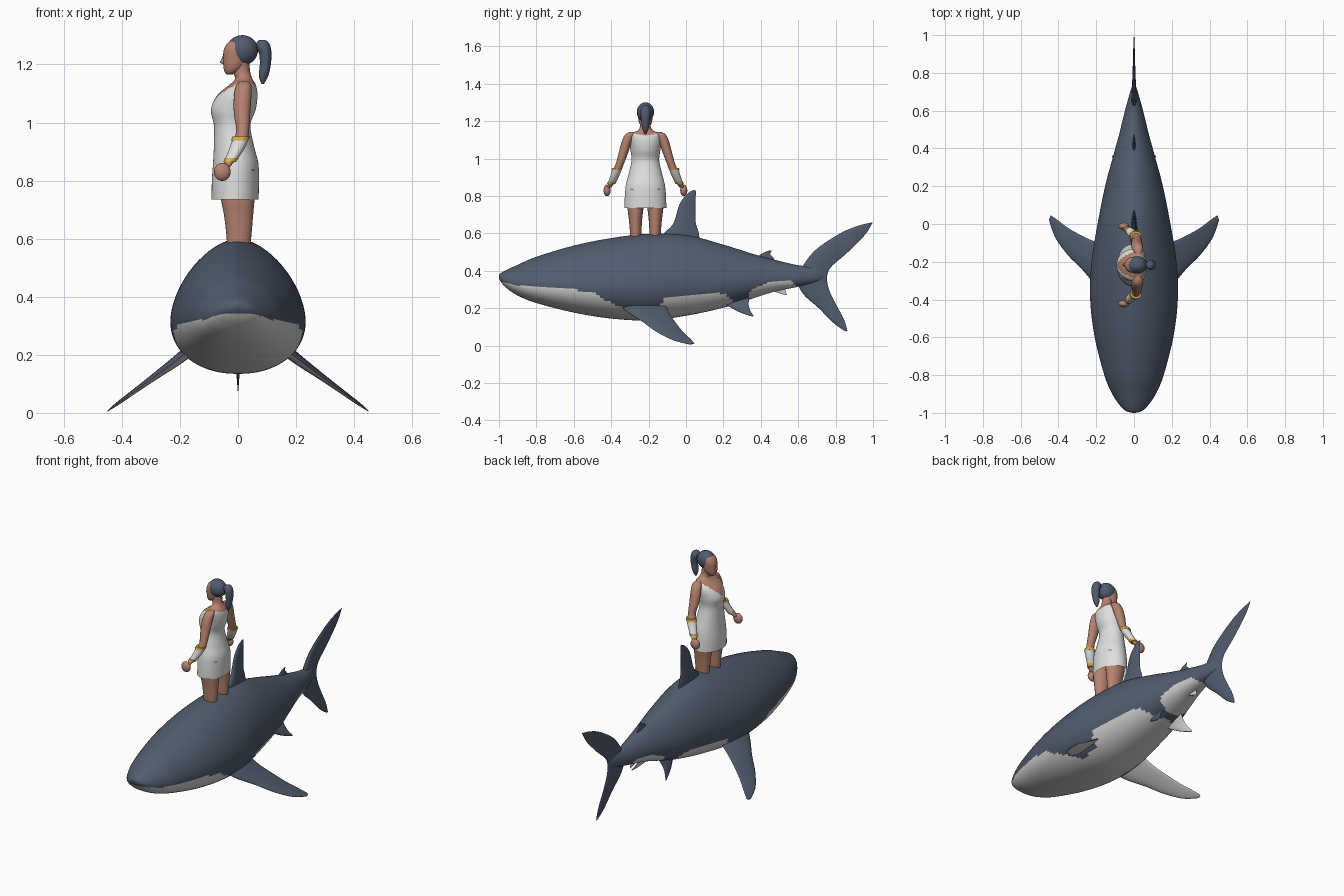
import bpy, bmesh, math
from mathutils import Vector


def material(name, rgb):
    m = bpy.data.materials.new(name)
    m.diffuse_color = (*rgb, 1)
    return m


SLATE = material("slate", (0.082, 0.107, 0.155))
BELLY = material("belly_white", (0.64, 0.64, 0.63))
CLOTH = material("cloth_white", (0.74, 0.74, 0.73))
SKIN = material("skin", (0.47, 0.225, 0.16))
GOLD = material("gold", (0.72, 0.42, 0.07))


def smooth_rows(rows, steps):
    """Catmull-Rom interpolation through rows of numbers."""
    out = []
    for i in range(len(rows) - 1):
        p0, p1, p2 = rows[max(i - 1, 0)], rows[i], rows[i + 1]
        p3 = rows[min(i + 2, len(rows) - 1)]
        for k in range(steps):
            t = k / steps
            out.append([0.5 * (2 * b + (c - a) * t + (2 * a - 5 * b + 4 * c - d) * t * t
                               + (3 * b - a - 3 * c + d) * t ** 3)
                        for a, b, c, d in zip(p0, p1, p2, p3)])
    return out + [list(rows[-1])]


def lerp_table(table, y):
    for (y0, z0), (y1, z1) in zip(table, table[1:]):
        if y <= y1:
            return z0 + (z1 - z0) * (y - y0) / (y1 - y0)
    return table[-1][1]


def loft(name, rings, mats, paint=None, cap=(True, True), angle=50):
    bm = bmesh.new()
    vs = [[bm.verts.new(p) for p in r] for r in rings]
    n = len(rings[0])
    for a, b in zip(vs, vs[1:]):
        for i in range(n):
            j = (i + 1) % n
            bm.faces.new((a[i], a[j], b[j], b[i]))
    if cap[0]:
        bm.faces.new(vs[0][::-1])
    if cap[1]:
        bm.faces.new(vs[-1])
    bmesh.ops.recalc_face_normals(bm, faces=bm.faces)
    if paint:
        for f in bm.faces:
            f.material_index = paint(f.calc_center_median(), f.normal)
    me = bpy.data.meshes.new(name)
    bm.to_mesh(me)
    bm.free()
    ob = bpy.data.objects.new(name, me)
    bpy.context.collection.objects.link(ob)
    for m in mats:
        me.materials.append(m)
    bpy.ops.object.select_all(action='DESELECT')
    ob.select_set(True)
    bpy.context.view_layer.objects.active = ob
    bpy.ops.object.shade_smooth_by_angle(angle=math.radians(angle))
    return ob


def tube(name, rows, mats, paint=None, n=24, steps=5, cap=(True, True)):
    """Stack of horizontal ellipses: rows of x, y, z, rx, ry."""
    rings = [[Vector((x + rx * math.cos(2 * math.pi * i / n), y + ry * math.sin(2 * math.pi * i / n), z))
              for i in range(n)] for x, y, z, rx, ry in smooth_rows(rows, steps)]
    return loft(name, rings, mats, paint, cap)


def ball(name, c, r, mat):
    rows = [(c[0], c[1], c[2] - r[2] * math.cos(a), r[0] * math.sin(a), r[1] * math.sin(a))
            for a in [math.pi * (i + 0.15) / 14.3 for i in range(15)]]
    return tube(name, rows, [mat], steps=1)


def fin(name, rows, normal, mats, paint=None, n=20):
    """Rows of leading point, trailing point, half thickness."""
    nrm = Vector(normal).normalized()
    rings = []
    for r in smooth_rows(rows, 6):
        le, te, th = Vector(r[0:3]), Vector(r[3:6]), max(r[6], 0.0005)
        ring = []
        for i in range(n):
            a = 2 * math.pi * i / n
            u = (1 - math.cos(a)) / 2
            ring.append(le.lerp(te, u) + nrm * th * math.sin(a) * (1.25 - 0.7 * u))
        rings.append(ring)
    return loft(name, rings, mats, paint, angle=60)


# shark body: y, top, bottom, half width
BODY = [(-1.0, .378, .362, .008), (-.99, .388, .342, .042), (-.96, .405, .308, .075), (-.9, .432, .268, .115),
        (-.8, .475, .228, .157), (-.6, .535, .177, .208), (-.4, .575, .145, .232), (-.2, .598, .135, .225),
        (0, .592, .16, .193), (.2, .54, .203, .153), (.35, .493, .25, .113), (.47, .46, .288, .08),
        (.6, .43, .315, .048), (.7, .42, .34, .02), (.74, .40, .36, .006)]
WHITE_LINE = [(-1, .345), (-.9, .322), (-.6, .30), (-.5, .285), (-.42, .24), (-.34, .20), (-.26, .165),
              (-.15, .18), (-.12, .255), (0, .27), (.2, .28), (.24, .25), (.27, .225), (.32, .235),
              (.35, .30), (.45, .342), (.56, .35), (.6, .31), (.63, .2), (1, .2)]


def body_ring(y, top, bot, w, n=72):
    zm = bot + .4 * (top - bot)
    ring = []
    for i in range(n):
        a = 2 * math.pi * i / n
        c, s = math.cos(a), math.sin(a)
        e = 2 / 1.75 if s > 0 else 2 / 2.2
        h = top - zm if s > 0 else zm - bot
        ring.append(Vector((math.copysign(abs(c) ** e, c) * w, y, zm + math.copysign(abs(s) ** e, s) * h)))
    return ring


loft("shark_body", [body_ring(*r) for r in smooth_rows(BODY, 10)], [SLATE, BELLY],
     lambda c, n: int(c.z < lerp_table(WHITE_LINE, c.y)))


# fins on the centre line: leading y, z, trailing y, z, half thickness
def centre_fin(name, rows, mat):
    fin(name, [(0, a, b, 0, c, d, t) for a, b, c, d, t in rows], (1, 0, 0), [mat])


centre_fin("dorsal_fin", [(-.18, .54, .075, .55, .024), (-.115, .605, .068, .605, .02), (-.067, .655, .052, .66, .016),
                          (-.035, .755, .05, .75, .011), (.005, .81, .052, .80, .007), (.04, .832, .054, .828, .002)], SLATE)
centre_fin("rear_dorsal_fin", [(.36, .46, .48, .445, .009), (.395, .485, .465, .474, .007),
                               (.425, .502, .45, .488, .004), (.45, .51, .457, .507, .001)], SLATE)
centre_fin("anal_fin", [(.44, .30, .53, .31, .008), (.485, .285, .535, .285, .005), (.53, .27, .54, .27, .001)], BELLY)
centre_fin("tail_fin", [(1.0, .66, .995, .653, .001), (.92, .641, .955, .59, .004), (.82, .598, .86, .495, .007),
                        (.68, .50, .775, .42, .012), (.60, .37, .754, .365, .016), (.62, .285, .765, .30, .013),
                        (.71, .20, .80, .225, .008), (.79, .12, .845, .14, .005), (.855, .075, .863, .08, .001)], SLATE)

# paired fins, dark above and pale below
PECTORAL = [(.15, -.37, .23, .15, -.11, .225, .022), (.215, -.31, .178, .215, -.09, .175, .018),
            (.28, -.235, .13, .28, -.06, .13, .013), (.35, -.165, .079, .35, -.02, .079, .009),
            (.415, -.075, .032, .41, .025, .035, .006), (.45, .02, .006, .44, .045, .012, .002)]
PELVIC = [(.05, .19, .235, .05, .34, .265, .01), (.08, .255, .195, .08, .335, .22, .008),
          (.10, .31, .17, .10, .345, .185, .005), (.115, .355, .156, .115, .362, .16, .001)]
for s, side in ((1, "right"), (-1, "left")):
    for name, rows, nx, nz in (("pectoral_fin", PECTORAL, .6, .8), ("pelvic_fin", PELVIC, .8, .6)):
        fin(f"{name}_{side}", [(r[0] * s, r[1], r[2], r[3] * s, r[4], r[5], r[6]) for r in rows],
            (nx * s, 0, nz), [SLATE, BELLY], lambda c, n: int(n.x * nx * s + n.z * nz < 0))

# rider, facing -x
CY = -.217


def torso_paint(c, n):
    d = abs(c.y - CY)
    line = 1.055 + 1.1 * d if c.x < .01 else 1.122 + .2 * d
    return int(c.z > min(line, 1.142))


tube("dress_and_neck", [(-.01, CY, .735, .081, .112), (-.009, CY, .80, .081, .110), (-.008, CY, .86, .078, .104),
                        (-.014, CY, .92, .069, .089), (-.02, CY, .99, .063, .074), (-.016, CY, 1.045, .077, .08),
                        (-.002, CY, 1.095, .069, .086), (.016, CY, 1.13, .045, .08), (.02, CY, 1.15, .03, .042),
                        (.014, CY, 1.17, .029, .029), (.01, CY, 1.21, .028, .028)], [CLOTH, SKIN], torso_paint,
     n=48, steps=8, cap=(False, True))

# head, nose, hair and ponytail
tube("head", [(-.03, CY, 1.165, .008, .01), (-.024, CY, 1.172, .021, .022), (-.014, CY, 1.19, .036, .033),
              (-.008, CY, 1.22, .043, .039), (-.006, CY, 1.25, .043, .041), (-.002, CY, 1.275, .033, .034),
              (0, CY, 1.288, .01, .01)], [SKIN])
tube("nose", [(-.048, CY, 1.202, .004, .006), (-.05, CY, 1.207, .012, .008), (-.048, CY, 1.222, .007, .005),
              (-.045, CY, 1.24, .004, .004)], [SKIN], n=12)
ball("hair", (.015, CY, 1.249), (.054, .046, .052), SLATE)
tube("ponytail", [(.085, CY, 1.132, .004, .005), (.088, CY, 1.16, .016, .017), (.094, CY, 1.20, .019, .022),
                  (.094, CY, 1.235, .021, .026), (.087, CY, 1.262, .025, .026), (.084, CY, 1.28, .017, .018),
                  (.084, CY, 1.285, .005, .006)], [SLATE])
ball("hair_tie", (.066, CY, 1.26), (.016, .014, .014), SLATE)

for s, side in ((1, "right"), (-1, "left")):
    def limb(name, rows, mat):
        tube(f"{name}_{side}", [(x, CY + s * d, z, a, b) for x, d, z, a, b in rows], [mat], n=20)

    # arm, bracer with gold bands, fist
    limb("arm", [(.022, .07, 1.142, .012, .016), (.02, .084, 1.128, .026, .025), (.016, .1, 1.09, .03, .027),
                 (.014, .118, 1.03, .028, .025), (.016, .136, .975, .022, .022), (.006, .154, .93, .024, .022),
                 (-.022, .178, .875, .017, .016), (-.045, .197, .845, .015, .014)], SKIN)
    limb("bracer", [(.012, .15, .95, .028, .026), (-.004, .163, .91, .026, .024), (-.028, .182, .865, .02, .02)], CLOTH)
    limb("upper_band", [(.011, .151, .951, .030, .028), (.006, .155, .938, .030, .028)], GOLD)
    limb("lower_band", [(-.022, .178, .877, .023, .023), (-.029, .183, .864, .022, .022)], GOLD)
    ball(f"fist_{side}", (-.054, CY + s * .205, .83), (.029, .019, .031), SKIN)
    # leg
    limb("leg", [(0, .052, .54, .036, .028), (.003, .052, .60, .042, .03), (.002, .053, .68, .05, .036),
                 (-.001, .053, .74, .058, .043), (-.003, .05, .84, .062, .048)], SKIN)
